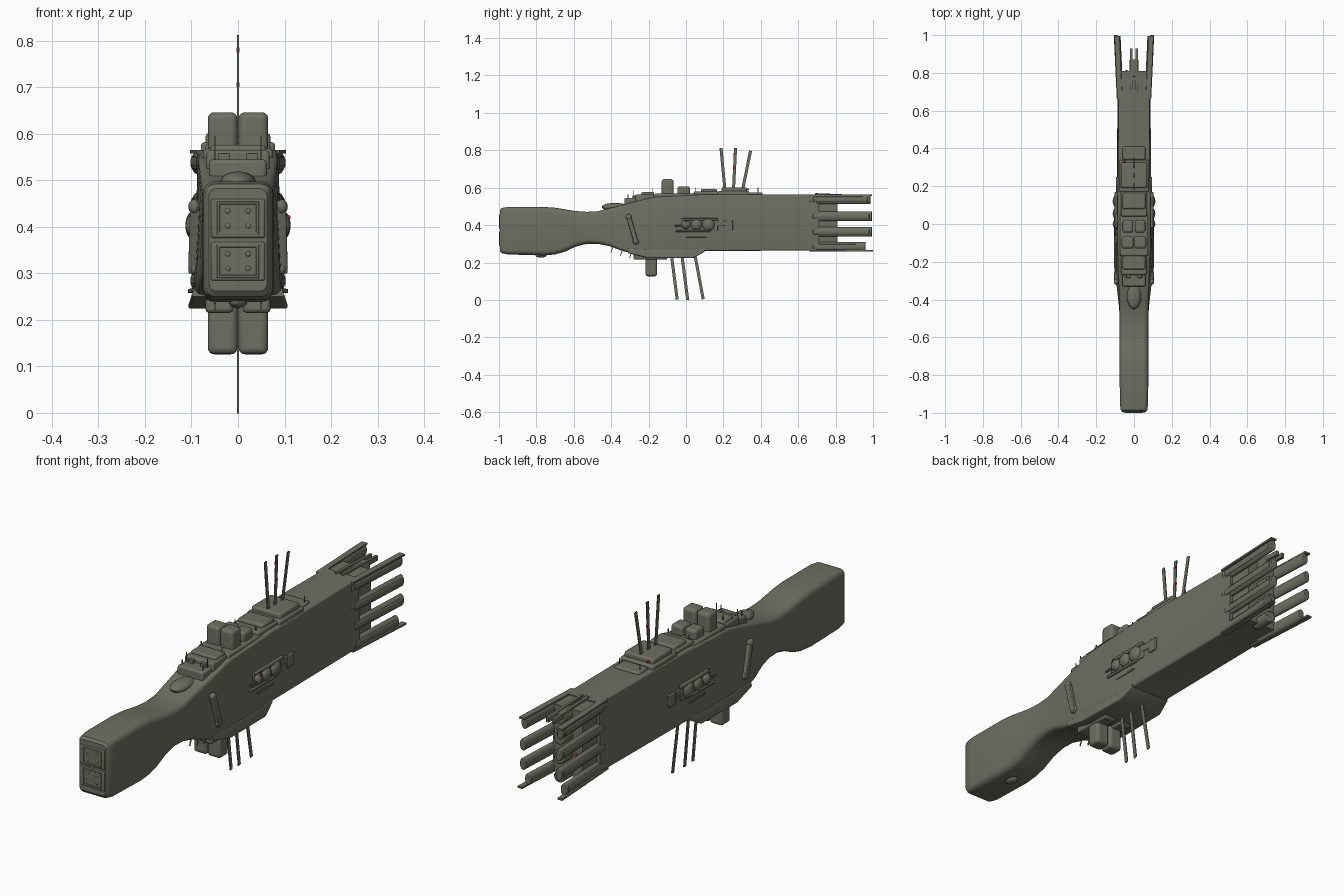
import bpy, bmesh, math
from mathutils import Vector, Matrix


def material(name, rgb):
    m = bpy.data.materials.new(name)
    m.diffuse_color = (*rgb, 1)
    return m


OLIVE = material("olive grey hull", (0.155, 0.16, 0.122))
RED = material("red signal light", (0.45, 0.02, 0.02))


def finish(name, bm, mat=OLIVE, bevel=0, segs=2):
    bmesh.ops.recalc_face_normals(bm, faces=bm.faces[:])
    me = bpy.data.meshes.new(name)
    bm.to_mesh(me)
    bm.free()
    me.materials.append(mat)
    ob = bpy.data.objects.new(name, me)
    bpy.context.collection.objects.link(ob)
    if bevel:
        mod = ob.modifiers.new("bevel", 'BEVEL')
        mod.width, mod.segments, mod.limit_method = bevel, segs, 'ANGLE'
    bpy.ops.object.select_all(action='DESELECT')
    ob.select_set(True)
    bpy.context.view_layer.objects.active = ob
    bpy.ops.object.shade_smooth_by_angle(angle=math.radians(35))
    return ob


def box(name, x, y, z, bevel=0.006, mat=OLIVE, segs=2):
    """Box from (min, max) ranges."""
    bm = bmesh.new()
    bmesh.ops.create_cube(bm, size=1)
    for v in bm.verts:
        v.co = [r[0] + (c + 0.5) * (r[1] - r[0]) for c, r in zip(v.co, (x, y, z))]
    return finish(name, bm, mat, bevel, segs)


def beam(name, a, b, w, d, n=4, bevel=0):
    """Bar from a to b: w wide along x (or sideways), d deep across; n sides."""
    a, b = Vector(a), Vector(b)
    axis = (b - a).normalized()
    side = (Vector((1, 0, 0)) - axis * axis.x).normalized()
    up = axis.cross(side)
    k = 1 / math.cos(math.pi / 4) if n == 4 else 1
    bm = bmesh.new()
    rings = []
    for p in (a, b):
        ring = []
        for i in range(n):
            t = 2 * math.pi * (i + 0.5) / n
            ring.append(bm.verts.new(p + side * (math.cos(t) * w / 2 * k) + up * (math.sin(t) * d / 2 * k)))
        rings.append(ring)
    for i in range(n):
        j = (i + 1) % n
        bm.faces.new((rings[0][i], rings[0][j], rings[1][j], rings[1][i]))
    bm.faces.new(rings[0])
    bm.faces.new(rings[1])
    return finish(name, bm, OLIVE, bevel)


def ball(name, c, s, mat=OLIVE):
    bm = bmesh.new()
    bmesh.ops.create_uvsphere(bm, u_segments=20, v_segments=12, radius=1)
    for v in bm.verts:
        v.co = Vector((v.co.x * s[0], v.co.y * s[1], v.co.z * s[2])) + Vector(c)
    return finish(name, bm, mat)


def loft(name, sections):
    """Rounded sections: y, bottom z, top z, bottom half width, top half width, corner radius."""
    bm = bmesh.new()
    rings = []
    for y, zb, zt, wb, wt, r in sections:
        ring = []
        for sx, sz, start in ((1, 1, 0), (-1, 1, 90), (-1, -1, 180), (1, -1, 270)):
            w, z = (wt, zt) if sz > 0 else (wb, zb)
            for k in range(5):
                t = math.radians(start + 22.5 * k)
                ring.append(bm.verts.new((sx * (w - r) + r * math.cos(t), y, z - sz * r + r * math.sin(t))))
        rings.append(ring)
    for p, q in zip(rings, rings[1:]):
        for i in range(len(p)):
            j = (i + 1) % len(p)
            bm.faces.new((p[i], p[j], q[j], q[i]))
    bm.faces.new(rings[0])
    bm.faces.new(rings[-1])
    return finish(name, bm)


# Main hull: blunt nose, pinched neck, deep slab body
loft("hull", [
    (-0.995, 0.262, 0.482, 0.062, 0.062, 0.015), (-0.985, 0.25, 0.492, 0.07, 0.07, 0.02),
    (-0.95, 0.243, 0.497, 0.075, 0.075, 0.024), (-0.76, 0.238, 0.497, 0.076, 0.076, 0.026),
    (-0.70, 0.243, 0.493, 0.076, 0.076, 0.028), (-0.65, 0.257, 0.485, 0.076, 0.076, 0.028),
    (-0.59, 0.285, 0.475, 0.076, 0.076, 0.028), (-0.53, 0.300, 0.471, 0.076, 0.076, 0.026),
    (-0.47, 0.300, 0.474, 0.077, 0.076, 0.024), (-0.41, 0.288, 0.49, 0.082, 0.077, 0.02),
    (-0.34, 0.262, 0.507, 0.091, 0.08, 0.016), (-0.25, 0.24, 0.53, 0.095, 0.083, 0.012),
    (-0.17, 0.235, 0.55, 0.095, 0.086, 0.01), (0.04, 0.235, 0.56, 0.094, 0.087, 0.01),
    (0.10, 0.262, 0.565, 0.092, 0.087, 0.01), (0.71, 0.264, 0.565, 0.087, 0.081, 0.008)])
loft("stern_core", [(0.70, 0.27, 0.56, 0.07, 0.07, 0.008), (0.81, 0.27, 0.56, 0.07, 0.07, 0.008)])

# Flared belly skirt
loft("belly_skirt", [(-0.31, 0.25, 0.275, 0.099, 0.094, 0.005), (-0.20, 0.224, 0.27, 0.107, 0.096, 0.006),
                     (0.04, 0.224, 0.27, 0.105, 0.095, 0.006), (0.10, 0.258, 0.28, 0.095, 0.092, 0.005)])

# Nose face: two framed torpedo panels
for zc in (0.418, 0.326):
    box("nose_panel", (-0.058, 0.058), (-0.998, -0.98), (zc - 0.042, zc + 0.042), 0.004)
    for s in (-1, 1):
        box("panel_frame_side", (s * 0.042 - 0.003, s * 0.042 + 0.003), (-1.0, -0.99), (zc - 0.034, zc + 0.034), 0.001)
        box("panel_frame_rail", (-0.045, 0.045), (-1.0, -0.99), (zc + s * 0.033 - 0.003, zc + s * 0.033 + 0.003), 0.001)
        for t in (-1, 1):
            ball("torpedo_port", (s * 0.022, -0.995, zc + t * 0.016), (0.007, 0.005, 0.007))
ball("chin_sensor", (0, -0.775, 0.238), (0.02, 0.03, 0.012))

# Teardrop blister on the foredeck
ball("deck_blister", (0, -0.38, 0.497), (0.038, 0.07, 0.022))

# Forward stepped superstructure
for y0, y1, z1, w in ((-0.33, -0.17, 0.545, 0.062), (-0.27, -0.17, 0.565, 0.068), (-0.24, -0.17, 0.576, 0.06),
                      (-0.17, 0.06, 0.568, 0.075), (0.04, 0.18, 0.58, 0.07), (0.08, 0.165, 0.594, 0.06),
                      (0.17, 0.34, 0.582, 0.08), (0.19, 0.325, 0.602, 0.07), (0.34, 0.41, 0.575, 0.06)):
    box("superstructure_step", (-w, w), (y0, y1), (0.49, z1), 0.008)
for s in (-1, 1):
    box("bridge_window_block", (s * 0.03 - 0.012, s * 0.03 + 0.012), (-0.285, -0.26), (0.53, 0.559), 0.002)

# Twin launcher pods above and below, with the smaller pair behind
for s in (-1, 1):
    xr = tuple(sorted((s * 0.001, s * 0.065)))
    box("upper_pod", xr, (-0.13, -0.066), (0.54, 0.646), 0.014, segs=4)
    box("lower_pod", xr, (-0.216, -0.154), (0.126, 0.26), 0.014, segs=4)
    box("small_upper_pod", tuple(sorted((s * 0.004, s * 0.06))), (-0.045, 0.021), (0.54, 0.607), 0.012, segs=4)
    box("lower_pod_mount", tuple(sorted((s * 0.01, s * 0.07))), (-0.28, -0.10), (0.215, 0.26), 0.008)

# Blade antennas above and below
for ya, za, yb, zb in ((0.208, 0.59, 0.187, 0.812), (0.254, 0.59, 0.265, 0.812), (0.303, 0.59, 0.345, 0.797),
                       (-0.078, 0.24, -0.047, 0.002), (-0.022, 0.24, 0.009, 0.0), (0.048, 0.24, 0.092, 0.004)):
    beam("antenna_blade", (0, ya, za), (0, yb, zb), 0.004, 0.016)
for z in (0.70, 0.775):
    box("antenna_light", (-0.003, 0.003), (0.254, 0.268), (z, z + 0.01), 0, RED)

# Thin whisker aerials around the superstructure
for s in (-1, 1):
    for y, z in ((-0.31, 0.54), (-0.28, 0.56), (-0.18, 0.57), (0.05, 0.575), (0.385, 0.575)):
        beam("whisker", (s * 0.05, y, z - 0.02), (s * 0.05, y, z + 0.025), 0.003, 0.003)
    for y, z in ((-0.39, 0.285), (-0.34, 0.267), (-0.29, 0.255)):
        beam("belly_whisker", (s * 0.05, y, z), (s * 0.05, y - 0.012, z - 0.032), 0.004, 0.004)

STERN_ROWS = (0.538, 0.448, 0.364, 0.284)
for s in (-1, 1):
    # Slanted strut on the flank
    beam("flank_strut", (s * 0.092, -0.308, 0.45), (s * 0.096, -0.266, 0.302), 0.022, 0.024, 4, 0.003)
    for y, z in ((-0.306, 0.443), (-0.268, 0.312)):
        ball("strut_end", (s * 0.094, y, z), (0.013, 0.016, 0.016))

    # Side gun bay: frame, turrets, rear sensor box
    def flank(name, y, z, out, bevel=0.003):
        box(name, tuple(sorted((s * 0.08, s * out))), y, z, bevel)
    flank("gun_bay_plate", (-0.03, 0.17), (0.368, 0.435), 0.095)
    flank("gun_bay_roof", (-0.02, 0.17), (0.425, 0.438), 0.102)
    flank("gun_bay_floor", (-0.055, 0.13), (0.364, 0.374), 0.1)
    flank("vent_slot", (0.0, 0.11), (0.335, 0.343), 0.095, 0.001)
    flank("sensor_box", (0.205, 0.25), (0.37, 0.425), 0.096)
    flank("sensor_link", (0.16, 0.21), (0.395, 0.425), 0.094)
    for y, r in ((0.0, 0.025), (0.055, 0.03), (0.12, 0.034)):
        ball("gun_turret", (s * 0.092, y, 0.403), (0.021, r, r))
    beam("gun_barrel", (s * 0.1, -0.06, 0.395), (s * 0.1, 0.0, 0.4), 0.008, 0.01, 8)

    # Engine prongs, diverging toward the stern
    for i, z in enumerate(STERN_ROWS):
        end = (0.985, 0.995, 0.995, 0.96)[i]
        beam("engine_prong", (s * 0.07, 0.66, z), (s * 0.086, end, z), 0.03, 0.052, 16, 0.004)
        beam("prong_spine", (s * 0.084, 0.68, z), (s * 0.097, end - 0.015, z), 0.012, 0.03, 8, 0.002)
    beam("stern_top_fin", (s * 0.076, 0.66, 0.561), (s * 0.09, 0.995, 0.561), 0.026, 0.008)
    beam("stern_lower_fin", (s * 0.08, 0.66, 0.266), (s * 0.096, 1.0, 0.262), 0.022, 0.008)

# Central stern tubes and top rails
for z in STERN_ROWS:
    beam("stern_tube", (0, 0.78, z), (0, 0.87, z), 0.05, 0.05, 16, 0.004)
for s in (-1, 1):
    beam("stern_rail", (s * 0.014, 0.69, 0.56), (s * 0.014, 0.93, 0.55), 0.014, 0.022, 4, 0.002)

# Red signal lights
ball("stern_light", (-0.04, 0.81, 0.37), (0.006, 0.006, 0.006), RED)
ball("deck_light", (-0.05, 0.33, 0.59), (0.006, 0.006, 0.006), RED)
ball("flank_light", (0.108, 0.0, 0.42), (0.005, 0.005, 0.005), RED)
